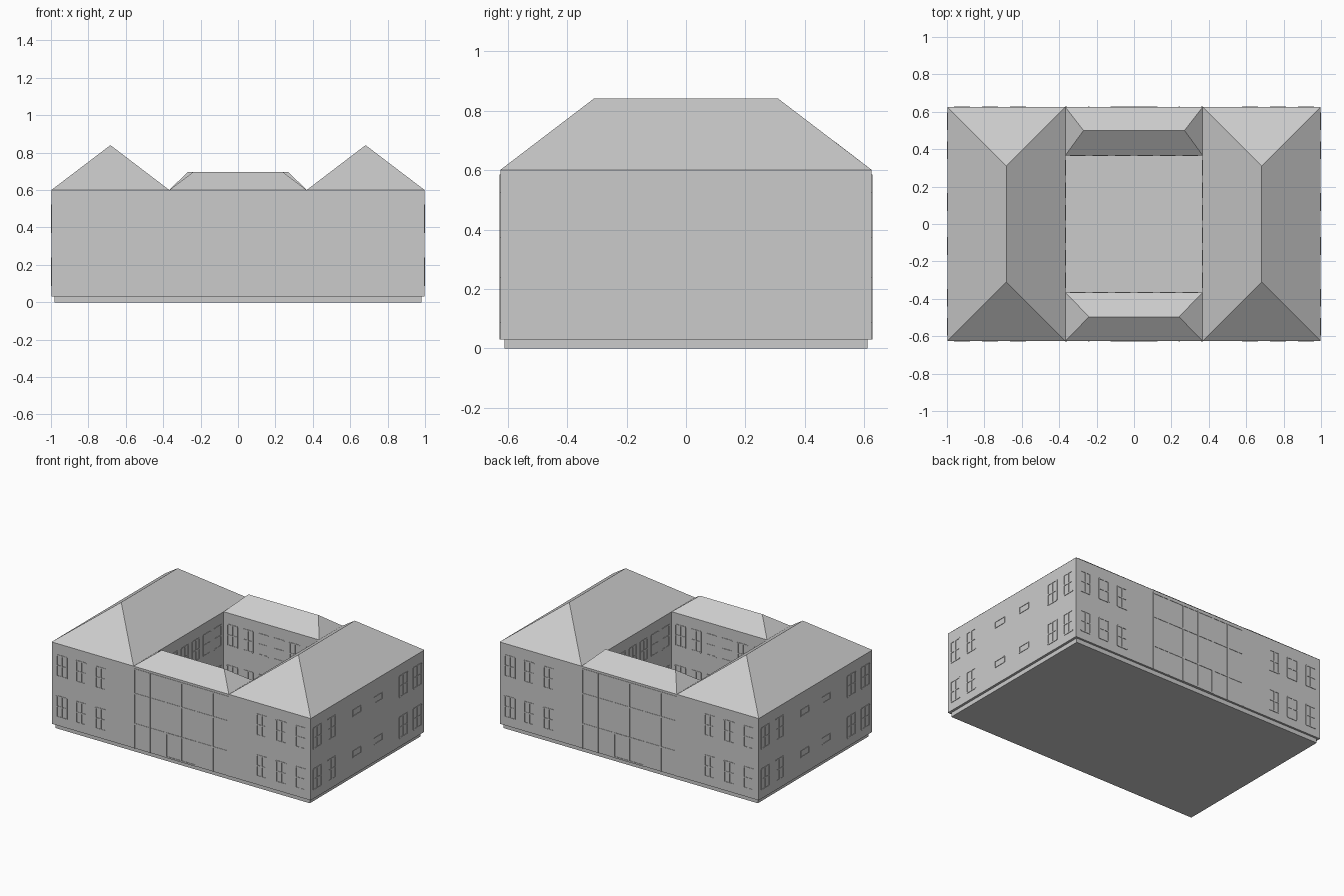
import bpy, bmesh
from math import pi
from mathutils import Matrix, Vector

if "Cube" in bpy.data.objects:
    bpy.data.objects.remove(bpy.data.objects["Cube"])

WX, WY, CX, CY = 0.997, 0.624, 0.367, 0.367   # outer walls and courtyard half sizes
Z0, Z1 = 0.03, 0.6


def finish(name, bm):
    me = bpy.data.meshes.new(name)
    bm.to_mesh(me)
    bm.free()
    ob = bpy.data.objects.new(name, me)
    bpy.context.collection.objects.link(ob)
    return ob


def add_box(bm, lo, hi, mat=Matrix()):
    lo, hi = Vector(lo), Vector(hi)
    m = mat @ Matrix.Translation((lo + hi) / 2) @ Matrix.Diagonal((*(hi - lo), 1))
    bmesh.ops.create_cube(bm, size=1, matrix=m)


def ring(bm, x, y, z):
    return [bm.verts.new((sx * x, sy * y, z)) for sx, sy in ((-1, -1), (1, -1), (1, 1), (-1, 1))]


def hip_roof(name, x0, x1, y0, y1, ridge_a, ridge_b):
    """Open-bottomed hip roof; ridge ends run along x or y."""
    bm = bmesh.new()
    a, b, c, d = [bm.verts.new((x, y, Z1)) for x, y in ((x0, y0), (x1, y0), (x1, y1), (x0, y1))]
    r, s = bm.verts.new(ridge_a), bm.verts.new(ridge_b)
    if ridge_a[0] == ridge_b[0]:
        faces = ((a, b, r), (b, c, s, r), (c, d, s), (d, a, r, s))
    else:
        faces = ((a, b, s, r), (b, c, s), (c, d, r, s), (d, a, r))
    for f in faces:
        bm.faces.new(f)
    finish(name, bm)


# Plinth, also the courtyard floor
bm = bmesh.new()
add_box(bm, (-0.98, -0.61, 0), (0.98, 0.61, Z0))
finish("plinth", bm)

# Wall ring around the courtyard
bm = bmesh.new()
loops = [ring(bm, CX, CY, Z1), ring(bm, CX, CY, Z0), ring(bm, WX, WY, Z0), ring(bm, WX, WY, Z1)]
for p, q in zip(loops, loops[1:]):
    for i in range(4):
        j = (i + 1) % 4
        bm.faces.new((p[i], p[j], q[j], q[i]))
bmesh.ops.recalc_face_normals(bm, faces=bm.faces)
# outer wall normals must point away from the centre
if sum(f.normal.x * f.calc_center_median().x for f in bm.faces if abs(f.calc_center_median().x) > 0.9) < 0:
    bmesh.ops.reverse_faces(bm, faces=bm.faces)
finish("walls", bm)

# Roofs
for side, s in (("left", -1), ("right", 1)):
    xs = sorted((s * CX, s * 0.998))
    hip_roof(side + "_wing_roof", *xs, -0.625, 0.625, (s * 0.682, -0.31, 0.84), (s * 0.682, 0.31, 0.84))
hip_roof("front_roof", -CX, CX, -0.625, -CY, (-0.24, -0.496, 0.696), (0.24, -0.496, 0.696))
hip_roof("back_roof", -CX, CX, CY, 0.625, (-0.27, 0.5, 0.696), (0.27, 0.5, 0.696))


# Window frames: local x along the wall, local -y outward
def frame(bm, mat, u, z0, z1, w, cols=2, rows=2, bar=0.008, d=0.003):
    for i in range(cols + 1):
        x = u - w / 2 + w * i / cols
        add_box(bm, (x - bar / 2, -d, z0), (x + bar / 2, d, z1), mat)
    for i in range(rows + 1):
        z = z0 + (z1 - z0) * i / rows
        add_box(bm, (u - w / 2, -d, z - bar / 2), (u + w / 2, d, z + bar / 2), mat)


def wall(angle, dist):
    return Matrix.Rotation(angle, 4, 'Z') @ Matrix.Translation((0, -dist, 0))


FLOORS = ((0.09, 0.235), (0.375, 0.52))

# Front and back windows plus the tall glazed centre with a door
for side, ang in (("front", 0), ("back", pi)):
    m = wall(ang, WY)
    bm = bmesh.new()
    for u in (0.62, 0.77, 0.92):
        for s in (-1, 1):
            for z in FLOORS:
                frame(bm, m, s * u, *z, 0.076)
    finish(side + "_windows", bm)

    bm = bmesh.new()
    for i in range(7):
        x = -0.363 + 0.121 * i
        add_box(bm, (x - 0.005, -0.003, Z0), (x + 0.005, 0.003, 0.585), m)
    for z in (0.2, 0.41, 0.58):
        add_box(bm, (-0.363, -0.0025, z - 0.005), (0.363, 0.0025, z + 0.005), m)
    finish(side + "_glazing_bars", bm)

    bm = bmesh.new()
    frame(bm, m, 0, 0.035, 0.2, 0.23, cols=2, rows=1, bar=0.01)
    finish(side + "_door", bm)

# Side windows: tall ones near the corners, small ones in the middle
for side, ang in (("right", pi / 2), ("left", -pi / 2)):
    m = wall(ang, WX)
    bm = bmesh.new()
    for s in (-1, 1):
        for u in (0.395, 0.55):
            for z in FLOORS:
                frame(bm, m, s * u, *z, 0.085)
        for z in (0.153, 0.438):
            frame(bm, m, s * 0.118, z, z + 0.042, 0.09, 1, 1, 0.006)
    finish(side + "_windows", bm)

# Courtyard windows facing inward
for k, side in enumerate(("north", "west", "south", "east")):
    m = Matrix.Rotation(k * pi / 2, 4, 'Z') @ Matrix.Translation((0, CY, 0))
    bm = bmesh.new()
    for i in range(6):
        for z in FLOORS:
            frame(bm, m, -0.3 + 0.12 * i, *z, 0.076)
    finish("courtyard_windows_" + side, bm)
